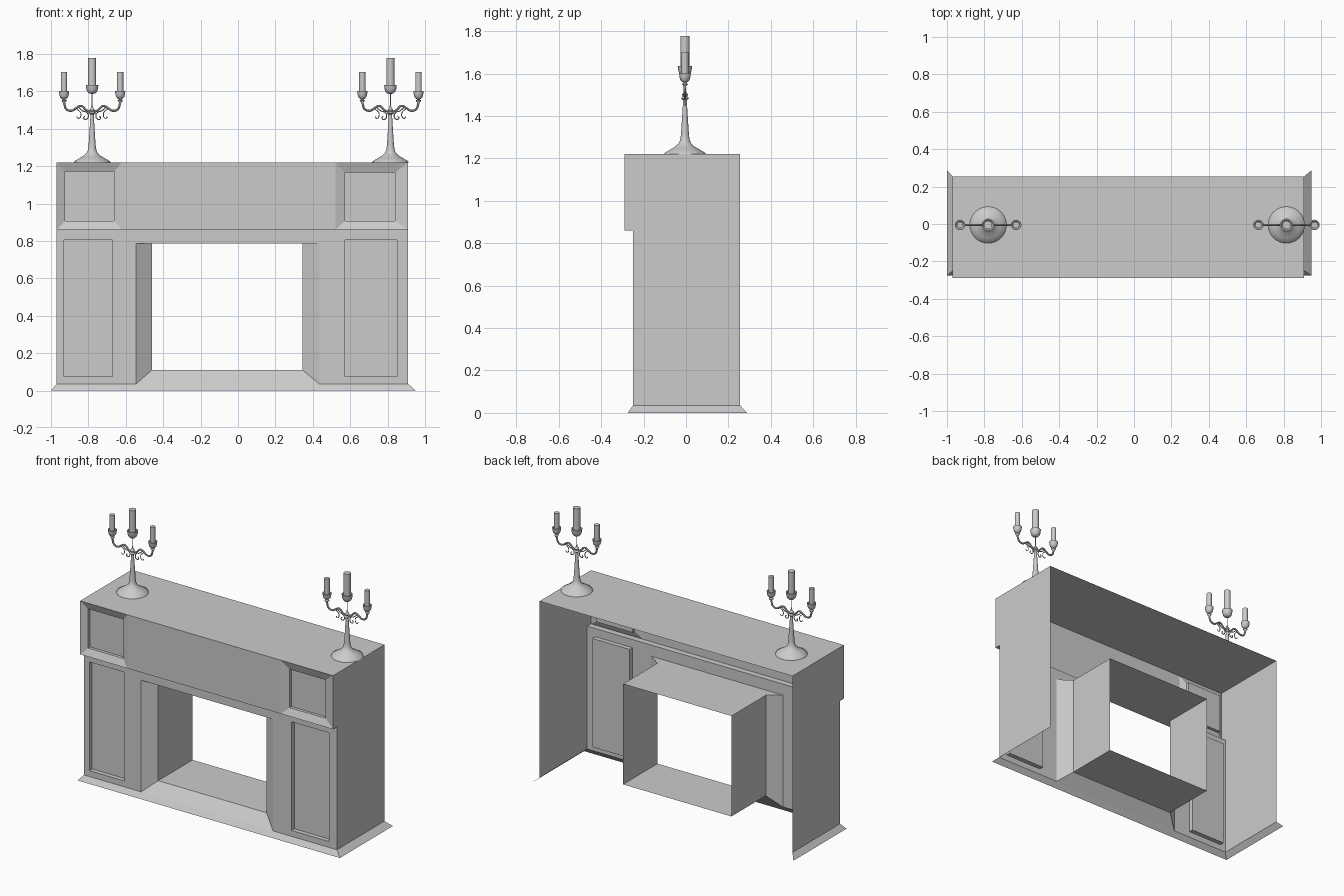
import bpy, bmesh, math
from mathutils import Vector

cube = bpy.data.objects.get("Cube")
if cube:
    bpy.data.objects.remove(cube, do_unlink=True)

stone = bpy.data.materials.new("plain_grey")
stone.use_nodes = True
GREY = (0.6, 0.6, 0.6, 1)
stone.diffuse_color = GREY
stone.node_tree.nodes["Principled BSDF"].inputs["Base Color"].default_value = GREY


def add_object(name, bm):
    bmesh.ops.remove_doubles(bm, verts=bm.verts, dist=0.0001)
    mesh = bpy.data.meshes.new(name)
    bm.to_mesh(mesh)
    bm.free()
    mesh.materials.append(stone)
    obj = bpy.data.objects.new(name, mesh)
    bpy.context.collection.objects.link(obj)
    return obj


def face(bm, points, viewer):
    """Add one face whose normal turns towards the viewer point."""
    f = bm.faces.new([bm.verts.new(p) for p in points])
    f.normal_update()
    if f.normal.dot(Vector(viewer) - f.calc_center_median()) < 0:
        f.normal_flip()


def rect(x0, x1, z0, z1, y):
    return [(x0, y, z0), (x1, y, z0), (x1, y, z1), (x0, y, z1)]


def ring(bm, a, b, viewer):
    for i in range(4):
        j = (i + 1) % 4
        face(bm, [a[i], a[j], b[j], b[i]], viewer)


def recessed_panel(name, outer, inner, y0, y1, y2):
    """Frame sloping from y0 to y1, then a straight reveal to a flat panel at y2."""
    bm = bmesh.new()
    viewer = ((inner[0] + inner[1]) / 2, -3, (inner[2] + inner[3]) / 2)
    ring(bm, rect(*outer, y0), rect(*inner, y1), viewer)
    ring(bm, rect(*inner, y1), rect(*inner, y2), viewer)
    face(bm, rect(*inner, y2), viewer)
    add_object(name, bm)


# Main dimensions
L, R = -0.97, 0.91              # body sides
OL, OR = -0.545, 0.435          # opening at the front
BL, BR = -0.46, 0.345           # firebox
UPPER, LOWER, BACK = -0.29, -0.25, 0.255
TOP, STEP, HEAD, FOOT, HEARTH = 1.22, 0.86, 0.785, 0.035, 0.11
THROAT, FIRE_BACK = -0.19, 0.175
AHEAD = (0, -9, 0.6)

# Mantel shell: sides, top, underside of the step, centre front and lintel
bm = bmesh.new()
outline = [(UPPER, TOP), (UPPER, STEP), (LOWER, STEP), (LOWER, FOOT), (BACK, FOOT), (BACK, TOP)]
for x in (L, R):
    face(bm, [(x, y, z) for y, z in outline], (9 * x, 0, 0.6))
face(bm, [(L, UPPER, TOP), (R, UPPER, TOP), (R, BACK, TOP), (L, BACK, TOP)], (0, 0, 9))
face(bm, [(L, UPPER, STEP), (R, UPPER, STEP), (R, LOWER, STEP), (L, LOWER, STEP)], (0, 0, -9))
face(bm, rect(-0.62, 0.52, STEP, TOP, UPPER), AHEAD)
face(bm, rect(OL, OR, HEAD, STEP, LOWER), AHEAD)
add_object("mantel_shell", bm)

# Corner blocks and piers with sunk panels
recessed_panel("right_corner_block", (L, -0.62, STEP, TOP), (-0.925, -0.663, 0.907, 1.17),
               UPPER, UPPER + 0.02, LOWER)
recessed_panel("left_corner_block", (0.52, R, STEP, TOP), (0.572, 0.84, 0.907, 1.165),
               UPPER, UPPER + 0.02, LOWER)
recessed_panel("right_pier", (L, OL, FOOT, STEP), (-0.93, -0.67, 0.075, 0.805),
               LOWER, LOWER, LOWER + 0.03)
recessed_panel("left_pier", (OR, R, FOOT, STEP), (0.573, 0.85, 0.075, 0.805),
               LOWER, LOWER, LOWER + 0.03)

# Firebox: splayed jambs, straight walls, ceiling, floor; open at the back
bm = bmesh.new()
inside = ((BL + BR) / 2, -0.2, 0.45)
for xo, xi in ((OL, BL), (OR, BR)):
    face(bm, [(xo, LOWER, FOOT), (xi, THROAT, HEARTH), (xi, THROAT, HEAD), (xo, LOWER, HEAD)], inside)
    face(bm, [(xi, THROAT, HEARTH), (xi, FIRE_BACK, HEARTH), (xi, FIRE_BACK, HEAD), (xi, THROAT, HEAD)], inside)
face(bm, [(OL, LOWER, HEAD), (OR, LOWER, HEAD), (BR, THROAT, HEAD),
          (BR, FIRE_BACK, HEAD), (BL, FIRE_BACK, HEAD), (BL, THROAT, HEAD)], inside)
face(bm, [(BL, THROAT, HEARTH), (BR, THROAT, HEARTH), (BR, FIRE_BACK, HEARTH), (BL, FIRE_BACK, HEARTH)], inside)
face(bm, [(OL, LOWER, FOOT), (OR, LOWER, FOOT), (BR, THROAT, HEARTH), (BL, THROAT, HEARTH)], inside)
add_object("firebox", bm)

# Flared skirt on the front and both sides
bm = bmesh.new()
inner = [(L, BACK), (L, LOWER), (R, LOWER), (R, BACK)]
outer = [(-1.0, 0.288), (-1.0, -0.275), (0.95, -0.275), (0.95, 0.288)]
for i in range(3):
    face(bm, [(*inner[i], FOOT), (*inner[i + 1], FOOT), (*outer[i + 1], 0), (*outer[i], 0)], (0, -0.2, 9))
add_object("skirt", bm)


def smooth(obj):
    bpy.ops.object.select_all(action="DESELECT")
    obj.select_set(True)
    bpy.context.view_layer.objects.active = obj
    bpy.ops.object.shade_smooth_by_angle(angle=math.radians(40))


def lathe(name, profile, x, y, sides=24):
    """Spin a (radius, height) profile about a vertical axis."""
    bm = bmesh.new()
    verts = [bm.verts.new((r, 0, z)) for r, z in profile]
    edges = [bm.edges.new(pair) for pair in zip(verts, verts[1:])]
    bmesh.ops.spin(bm, geom=verts + edges, cent=(0, 0, 0), axis=(0, 0, 1),
                   angle=math.tau, steps=sides)
    bmesh.ops.remove_doubles(bm, verts=bm.verts, dist=0.0001)
    bmesh.ops.recalc_face_normals(bm, faces=bm.faces)
    bmesh.ops.translate(bm, verts=bm.verts, vec=(x, y, 0))
    smooth(add_object(name, bm))


def tube(name, points, radius, x, y, side):
    """Round rod through (offset, height) points, mirrored by side."""
    curve = bpy.data.curves.new(name, "CURVE")
    curve.dimensions = "3D"
    curve.bevel_depth = radius
    curve.bevel_resolution = 2
    curve.resolution_u = 6
    curve.use_fill_caps = True
    spline = curve.splines.new("BEZIER")
    spline.bezier_points.add(len(points) - 1)
    for bp, (dx, z) in zip(spline.bezier_points, points):
        bp.co = (x + side * dx, y, z)
        bp.handle_left_type = bp.handle_right_type = "AUTO"
    curve.materials.append(stone)
    obj = bpy.data.objects.new(name, curve)
    bpy.context.collection.objects.link(obj)
    bpy.ops.object.select_all(action="DESELECT")
    obj.select_set(True)
    bpy.context.view_layer.objects.active = obj
    bpy.ops.object.convert(target="MESH")
    smooth(bpy.context.view_layer.objects.active)


STEM = [(0, 1.22), (0.098, 1.22), (0.095, 1.226), (0.07, 1.241), (0.045, 1.256), (0.03, 1.27),
        (0.023, 1.285), (0.019, 1.31), (0.015, 1.37), (0.01, 1.45), (0.009, 1.475),
        (0.019, 1.483), (0.011, 1.492), (0.015, 1.5), (0.006, 1.513), (0.002, 1.53),
        (0.002, 1.59), (0, 1.59)]
CENTRE_CUP = [(0, 1.586), (0.016, 1.588), (0.026, 1.598), (0.031, 1.612), (0.034, 1.635),
              (0.028, 1.635), (0.022, 1.625), (0, 1.625)]
SIDE_CUP = [(0, 1.528), (0.005, 1.53), (0.006, 1.54), (0.015, 1.55), (0.006, 1.557), (0.013, 1.56),
            (0.022, 1.57), (0.025, 1.582), (0.028, 1.602), (0.022, 1.602), (0.017, 1.595), (0, 1.595)]
ARM = [(0.0, 1.488), (0.03, 1.498), (0.06, 1.522), (0.085, 1.51), (0.11, 1.496), (0.138, 1.505), (0.149, 1.535)]
SCROLL = [(0.075, 1.517), (0.05, 1.495), (0.03, 1.488), (0.02, 1.47), (0.032, 1.45), (0.045, 1.456), (0.04, 1.468)]
LEAF = [(0.085, 1.508), (0.06, 1.48), (0.073, 1.455), (0.082, 1.465)]


def candle(name, radius, z0, z1, x, y):
    lathe(name, [(0, z0), (radius, z0), (radius, z1), (0, z1)], x, y)


# Two matching candelabra
for label, cx in (("right", -0.78), ("left", 0.815)):
    cy = -0.005
    lathe(label + "_candelabra_stem", STEM, cx, cy, 32)
    lathe(label + "_centre_cup", CENTRE_CUP, cx, cy)
    candle(label + "_centre_candle", 0.022, 1.625, 1.777, cx, cy)
    for part, side in (("outer_" if cx * s > 0 else "inner_", s) for s in (-1, 1)):
        tube(label + "_" + part + "arm", ARM, 0.006, cx, cy, side)
        tube(label + "_" + part + "scroll", SCROLL, 0.003, cx, cy, side)
        tube(label + "_" + part + "leaf", LEAF, 0.0025, cx, cy, side)
        lathe(label + "_" + part + "cup", SIDE_CUP, cx + side * 0.15, cy)
        candle(label + "_" + part + "candle", 0.017, 1.59, 1.702, cx + side * 0.15, cy)
